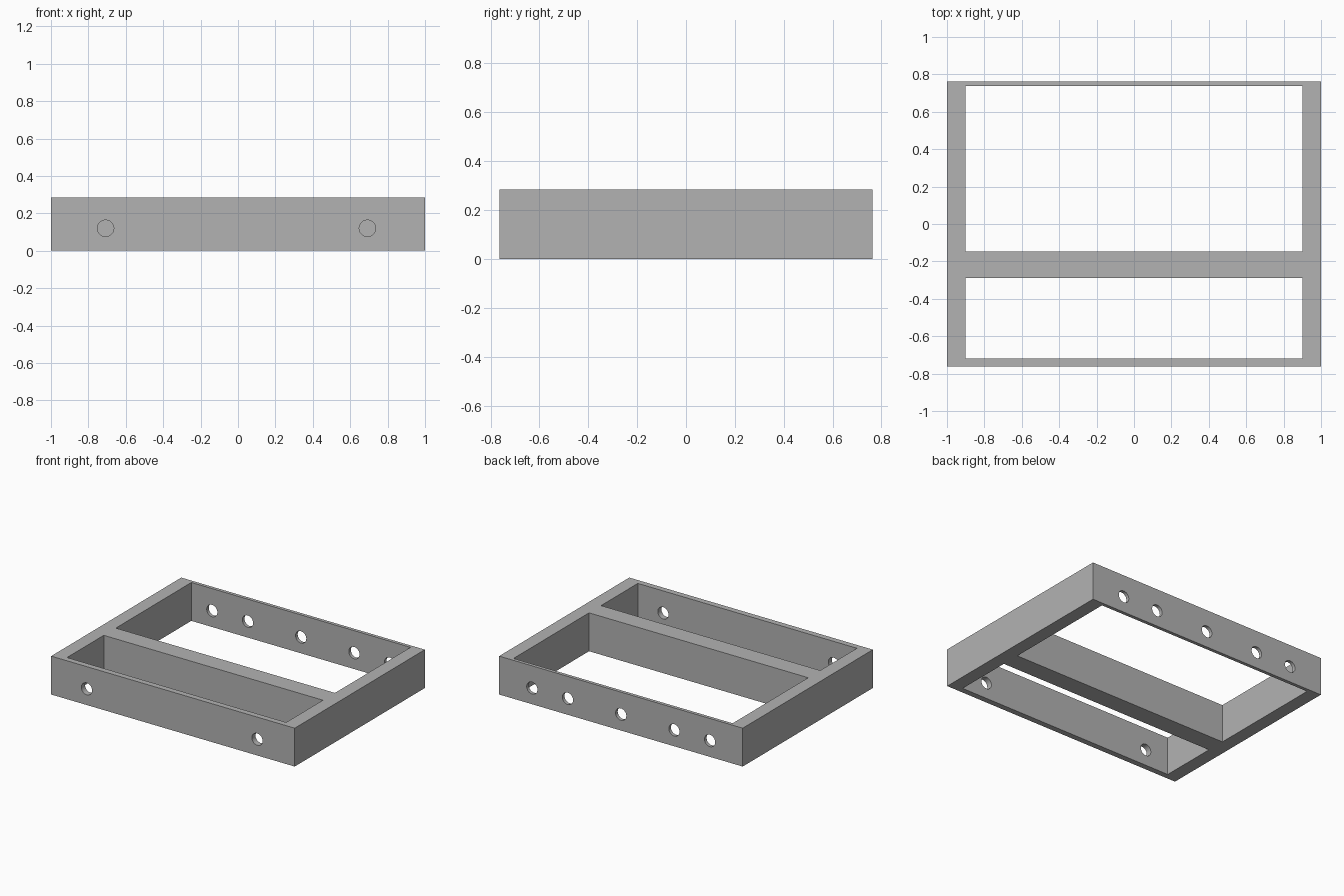
import bpy
import math

old = bpy.data.objects.get("Cube")
if old:
    bpy.data.objects.remove(old, do_unlink=True)

HEIGHT = 0.285
HOLE_Z = 0.12
HOLE_RADIUS = 0.044

grey = bpy.data.materials.new("plain grey")
grey.use_nodes = True
colour = (0.45, 0.45, 0.45, 1)
grey.diffuse_color = colour
grey.node_tree.nodes["Principled BSDF"].inputs["Base Color"].default_value = colour


def box(name, low, high):
    """Box spanning two opposite corners."""
    centre = [(a + b) / 2 for a, b in zip(low, high)]
    bpy.ops.mesh.primitive_cube_add(size=1, location=centre)
    obj = bpy.context.object
    obj.name = name
    obj.scale = [b - a for a, b in zip(low, high)]
    bpy.ops.object.transform_apply(location=True, rotation=False, scale=True)
    obj.data.materials.append(grey)
    return obj


def hole(x, y):
    """Round cutter running through a wall along y."""
    bpy.ops.mesh.primitive_cylinder_add(
        vertices=48, radius=HOLE_RADIUS, depth=0.2,
        location=(x, y, HOLE_Z), rotation=(math.pi / 2, 0, 0))
    obj = bpy.context.object
    obj.name = "hole_cutter"
    obj.data.materials.append(grey)
    return obj


def cut(target, cutter):
    """Subtract the cutter from the target and discard it."""
    cutter.hide_render = True
    mod = target.modifiers.new("cut", 'BOOLEAN')
    mod.operation = 'DIFFERENCE'
    mod.solver = 'EXACT'
    mod.object = cutter
    bpy.context.view_layer.objects.active = target
    bpy.ops.object.modifier_apply(modifier=mod.name)
    bpy.data.objects.remove(cutter, do_unlink=True)


# Solid block that becomes the frame
frame = box("frame", (-1, -0.763, 0), (1, 0.763, HEIGHT))

# Front and back openings, leaving the divider between them
for y0, y1 in ((-0.72, -0.289), (-0.148, 0.738)):
    cut(frame, box("opening_cutter", (-0.9, y0, -0.1), (0.9, y1, HEIGHT + 0.1)))

# Two holes in the front wall
for x in (-0.708, 0.692):
    cut(frame, hole(x, -0.75))

# Five holes in the back wall
for x in (-0.73, -0.437, 0, 0.437, 0.73):
    cut(frame, hole(x, 0.75))

# Round hole walls, crisp edges elsewhere
bpy.ops.object.select_all(action='DESELECT')
frame.select_set(True)
bpy.context.view_layer.objects.active = frame
bpy.ops.object.shade_smooth_by_angle(angle=math.radians(30))
